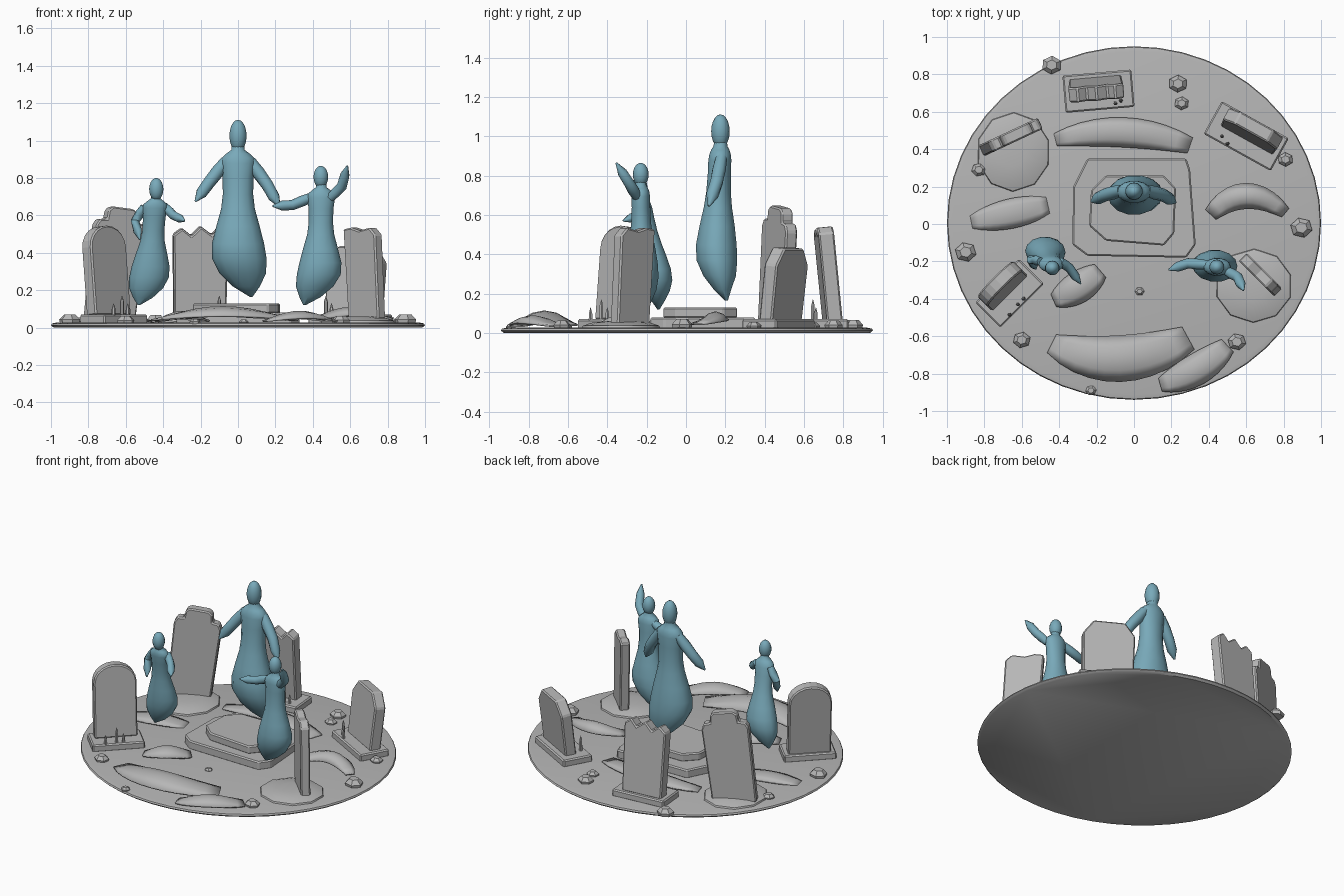
import bpy, bmesh, math, random
from mathutils import Vector, Matrix

cube = bpy.data.objects.get("Cube")
if cube:
    bpy.data.objects.remove(cube, do_unlink=True)
random.seed(4)


def material(name, rgb):
    m = bpy.data.materials.new(name)
    m.use_nodes = True
    m.diffuse_color = (*rgb, 1)
    m.node_tree.nodes["Principled BSDF"].inputs["Base Color"].default_value = (*rgb, 1)
    return m


STONE = material("stone grey", (0.47, 0.47, 0.47))
BLUE = material("ghost blue", (0.19, 0.40, 0.49))


def finish(name, bm, mat, smooth=None, bevel=0):
    bmesh.ops.recalc_face_normals(bm, faces=bm.faces)
    me = bpy.data.meshes.new(name)
    bm.to_mesh(me)
    bm.free()
    me.materials.append(mat)
    ob = bpy.data.objects.new(name, me)
    bpy.context.collection.objects.link(ob)
    if bevel:
        mod = ob.modifiers.new("bevel", "BEVEL")
        mod.width, mod.segments = bevel, 1
    if smooth:
        bpy.ops.object.select_all(action="DESELECT")
        ob.select_set(True)
        bpy.context.view_layer.objects.active = ob
        bpy.ops.object.shade_smooth_by_angle(angle=math.radians(smooth))
    return ob


def loft(name, rings, mat, smooth=None):
    """Skin a list of point rings and cap both ends."""
    bm = bmesh.new()
    rows = [[bm.verts.new(p) for p in r] for r in rings]
    n = len(rows[0])
    for a, b in zip(rows, rows[1:]):
        for i in range(n):
            j = (i + 1) % n
            bm.faces.new((a[i], a[j], b[j], b[i]))
    bm.faces.new(rows[0])
    bm.faces.new(rows[-1])
    return finish(name, bm, mat, smooth)


def ellipse(cx, cy, z, rx, ry, n=12, turn=0):
    return [(cx + rx * math.cos(turn + math.tau * i / n),
             cy + ry * math.sin(turn + math.tau * i / n), z) for i in range(n)]


def prism(name, outline, z0, z1, bevel=0.008):
    bm = bmesh.new()
    f = bm.faces.new([bm.verts.new((x, y, z0)) for x, y in outline])
    top = bmesh.ops.extrude_face_region(bm, geom=[f])["geom"]
    bmesh.ops.translate(bm, verts=[v for v in top if isinstance(v, bmesh.types.BMVert)],
                        vec=(0, 0, z1 - z0))
    return finish(name, bm, STONE, bevel=bevel)


# Ground disc
loft("ground_disc", [ellipse(0, 0.005, z, r, r * 0.945, 48)
                     for z, r in ((0, 0.985), (0.012, 1), (0.022, 0.995), (0.027, 0.97))], STONE, 40)

# Two-tier centre plinth
prism("plinth_lower", [(-0.25, 0.35), (0.28, 0.35), (0.30, 0.29), (0.33, -0.11), (0.28, -0.18),
                       (-0.25, -0.17), (-0.33, -0.11), (-0.325, 0.20)], 0.02, 0.08)
prism("plinth_upper", [(-0.15, 0.26), (0.16, 0.26), (0.225, 0.19), (0.215, -0.05), (0.16, -0.115),
                       (-0.15, -0.09), (-0.24, -0.01), (-0.23, 0.18)], 0.075, 0.13)


# Headstones: width/height outline extruded through the thickness
def headstone(name, outline, loc, yaw, thick, lean=0, roll=0):
    bm = bmesh.new()
    f = bm.faces.new([bm.verts.new((x, -thick / 2, z)) for x, z in outline])
    back = bmesh.ops.extrude_face_region(bm, geom=[f])["geom"]
    bmesh.ops.translate(bm, verts=[v for v in back if isinstance(v, bmesh.types.BMVert)],
                        vec=(0, thick, 0))
    ob = finish(name, bm, STONE, bevel=0.008)
    ob.location = loc
    ob.rotation_euler = (lean, roll, math.radians(yaw))


def slab(name, x, y, w, d, yaw):
    ob = prism(name, [(-w / 2, -d / 2), (w / 2, -d / 2), (w / 2, d / 2), (-w / 2, d / 2)], 0.02, 0.07)
    ob.location = (x, y, 0)
    ob.rotation_euler.z = math.radians(yaw)


arch = [(-0.135, 0), (0.135, 0)] + [(0.135 * math.cos(a), 0.365 + 0.115 * math.sin(a))
                                    for a in [math.pi * i / 10 for i in range(11)]]
slab("broken_stone_slab", -0.19, 0.71, 0.37, 0.2, 5)
headstone("broken_headstone", [(-0.14, 0), (0.14, 0), (0.147, 0.45), (0.10, 0.485), (0.06, 0.44),
                               (0, 0.485), (-0.05, 0.435), (-0.10, 0.475), (-0.147, 0.44)],
          (-0.205, 0.745, 0.06), 5, 0.08, 0.1)
slab("clipped_stone_slab", 0.6, 0.47, 0.41, 0.2, -29)
headstone("clipped_headstone", [(-0.16, 0), (0.16, 0), (0.165, 0.29), (0.10, 0.375),
                                (-0.10, 0.375), (-0.165, 0.29)], (0.62, 0.48, 0.06), -29, 0.075, -0.12)
slab("arched_stone_slab", -0.665, -0.37, 0.33, 0.19, 45)
headstone("arched_headstone", arch, (-0.69, -0.345, 0.065), 45, 0.075, -0.1)
headstone("shouldered_headstone", [(-0.14, 0), (0.14, 0), (0.15, 0.51), (0.13, 0.545), (0.09, 0.55),
                                   (0.085, 0.60), (0.06, 0.62), (-0.06, 0.62), (-0.085, 0.60),
                                   (-0.09, 0.55), (-0.13, 0.545), (-0.15, 0.51)],
          (-0.69, 0.45, 0.025), 25, 0.065, 0, 0.12)
headstone("thin_headstone", [(-0.115, 0), (0.115, 0), (0.12, 0.46), (0.08, 0.50), (0.0, 0.49),
                             (-0.06, 0.51), (-0.12, 0.505)], (0.69, -0.285, 0.03), -45, 0.06, 0, -0.07)

# Earth mounds under two of the headstones
for name, x, y, rx, ry in (("rear_mound", -0.645, 0.385, 0.2, 0.215),
                           ("front_mound", 0.64, -0.33, 0.21, 0.2)):
    loft(name, [ellipse(x, y, z, rx * k, ry * k, 10, 0.3)
                for z, k in ((0.02, 1), (0.037, 0.97), (0.052, 0.75), (0.06, 0.35))], STONE, 40)


# Curled mist wisps: arched sheets swept along a bent path
def wisp(name, a, b, c, width, z0=0.045, h=0.06):
    bm = bmesh.new()
    a, b, c = Vector(a), Vector(b), Vector(c)
    ctrl = 2 * b - (a + c) / 2
    rows = []
    for i in range(11):
        u = i / 10
        p = a * (1 - u) ** 2 + ctrl * 2 * u * (1 - u) + c * u * u
        t = ((ctrl - a) * (1 - u) + (c - ctrl) * u).normalized()
        s = math.sin(math.pi * (0.08 + 0.8 * u)) ** 0.6
        row = []
        for v in (-1, -0.5, 0, 0.5, 1):
            q = p + Vector((-t.y, t.x)) * v * s * width / 2
            row.append(bm.verts.new((q.x, q.y, z0 + h * (1 - v * v * 0.7) * math.sin(math.pi * u))))
        rows.append(row)
    for r, q in zip(rows, rows[1:]):
        for j in range(4):
            bm.faces.new((r[j], r[j + 1], q[j + 1], q[j]))
    ob = finish(name, bm, STONE, 40)
    mod = ob.modifiers.new("thickness", "SOLIDIFY")
    mod.thickness = 0.01


wisp("rear_wisp", (-0.42, 0.45), (-0.06, 0.49), (0.3, 0.42), 0.16, 0.035, 0.04)
wisp("left_wisp", (-0.87, 0.01), (-0.66, 0.055), (-0.46, 0.10), 0.16, 0.03, 0.03)
wisp("right_wisp", (0.81, 0.06), (0.60, 0.15), (0.41, 0.05), 0.14, 0.05, 0.06)
wisp("inner_wisp", (-0.43, -0.41), (-0.30, -0.34), (-0.18, -0.25), 0.17, 0.04, 0.05)
wisp("front_wisp", (-0.44, -0.64), (-0.08, -0.72), (0.29, -0.61), 0.25, 0.045, 0.07)
wisp("edge_wisp", (0.14, -0.86), (0.33, -0.78), (0.50, -0.65), 0.17, 0.04, 0.05)

# Scattered rocks
rocks = [(-0.44, 0.85, 0.055), (-0.83, 0.29, 0.04), (-0.9, -0.15, 0.058), (-0.6, -0.62, 0.048),
         (-0.23, -0.89, 0.03), (0.55, -0.63, 0.05), (0.895, -0.02, 0.06), (0.81, 0.345, 0.042),
         (0.235, 0.75, 0.052), (0.255, 0.645, 0.04), (0.03, -0.36, 0.026)]
for i, (x, y, r) in enumerate(rocks):
    turn = random.uniform(0, 2)
    loft(f"rock_{i + 1}", [ellipse(x, y, 0.02 + z * r, r * k, r * k * 0.9, 6, turn)
                           for z, k in ((0, 0.9), (0.4, 1), (0.85, 0.55))], STONE)

# Small spikes on the slabs
spikes = [(-0.665, -0.485), (-0.62, -0.43), (-0.59, -0.40), (-0.10, 0.645), (-0.07, 0.66),
          (0.47, 0.47), (0.50, 0.43)]
for i, (x, y) in enumerate(spikes):
    top = 0.13 + 0.04 * (i % 2)
    loft(f"spike_{i + 1}", [ellipse(x, y, z, r, r, 6)
                            for z, r in ((0.06, 0.011), (top - 0.03, 0.010), (top, 0.001))], STONE)

# Gown profile: height fraction, x radius, y radius
GOWN = [(0, 0.008, 0.008), (0.07, 0.072, 0.045), (0.16, 0.125, 0.085), (0.26, 0.146, 0.106),
        (0.36, 0.14, 0.106), (0.48, 0.116, 0.092), (0.60, 0.09, 0.074), (0.70, 0.081, 0.064),
        (0.82, 0.083, 0.06), (0.91, 0.092, 0.06), (0.945, 0.088, 0.056), (0.975, 0.062, 0.048),
        (1, 0.036, 0.036), (1.03, 0.034, 0.034)]


def arm(name, pts, r):
    pts = [Vector(p) for p in pts]
    path = [pts[0], pts[0].lerp(pts[1], 0.5), pts[1], pts[1].lerp(pts[2], 0.55), pts[2]]
    rings = []
    for i, (p, k) in enumerate(zip(path, (0.85, 1, 0.95, 0.9, 0.15))):
        d = path[min(i + 1, 4)] - path[max(i - 1, 0)]
        rot = d.to_track_quat("Z", "Y")
        rings.append([p + rot @ Vector(q) for q in ellipse(0, 0, 0, r * k, r * k, 8)])
    loft(name, rings, BLUE, 50)


def ghost(name, tip, skirt, neck, head, head_r, head_h, arms):
    """Gown follows a line from tip through skirt centre to neck."""
    s = (neck[2] - tip[2]) / 0.785
    rings = []
    for t, rx, ry in GOWN:
        if t < 0.3:
            k = t / 0.3
            cx, cy = (tip[i] + (skirt[i] - tip[i]) * k ** 0.7 for i in (0, 1))
        else:
            k = (t - 0.3) / 0.7
            cx, cy = (skirt[i] + (neck[i] - skirt[i]) * k for i in (0, 1))
        rings.append(ellipse(cx, cy, tip[2] + t * (neck[2] - tip[2]), rx * s, ry * s, 14))
    loft(f"{name}_gown", rings, BLUE, 50)
    bm = bmesh.new()
    bmesh.ops.create_uvsphere(bm, u_segments=14, v_segments=10, radius=1,
                              matrix=Matrix.Translation(head) @ Matrix.Diagonal((head_r, head_r, head_h, 1)))
    finish(f"{name}_head", bm, BLUE, 60)
    for side, pts in zip(("right", "left"), arms):
        arm(f"{name}_{side}_arm", pts, 0.036 * s)


ghost("tall_ghost", (0.07, 0.205, 0.165), (0.0, 0.152, 0), (0, 0.175, 0.95), (0, 0.175, 1.025), 0.047, 0.086,
      [[(-0.065, 0.18, 0.89), (-0.155, 0.155, 0.775), (-0.228, 0.12, 0.675)],
       [(0.065, 0.18, 0.89), (0.155, 0.155, 0.765), (0.222, 0.115, 0.645)]])
ghost("left_ghost", (-0.53, -0.14, 0.12), (-0.47, -0.145, 0), (-0.44, -0.225, 0.69),
      (-0.437, -0.235, 0.74), 0.039, 0.06,
      [[(-0.50, -0.20, 0.645), (-0.55, -0.19, 0.57), (-0.525, -0.24, 0.47)],
       [(-0.395, -0.20, 0.65), (-0.345, -0.235, 0.60), (-0.285, -0.32, 0.57)]])
ghost("right_ghost", (0.355, -0.20, 0.12), (0.44, -0.225, 0), (0.445, -0.23, 0.75),
      (0.443, -0.23, 0.805), 0.04, 0.06,
      [[(0.40, -0.22, 0.70), (0.29, -0.21, 0.655), (0.185, -0.245, 0.65)],
       [(0.495, -0.25, 0.695), (0.555, -0.285, 0.755), (0.585, -0.355, 0.865)]])
